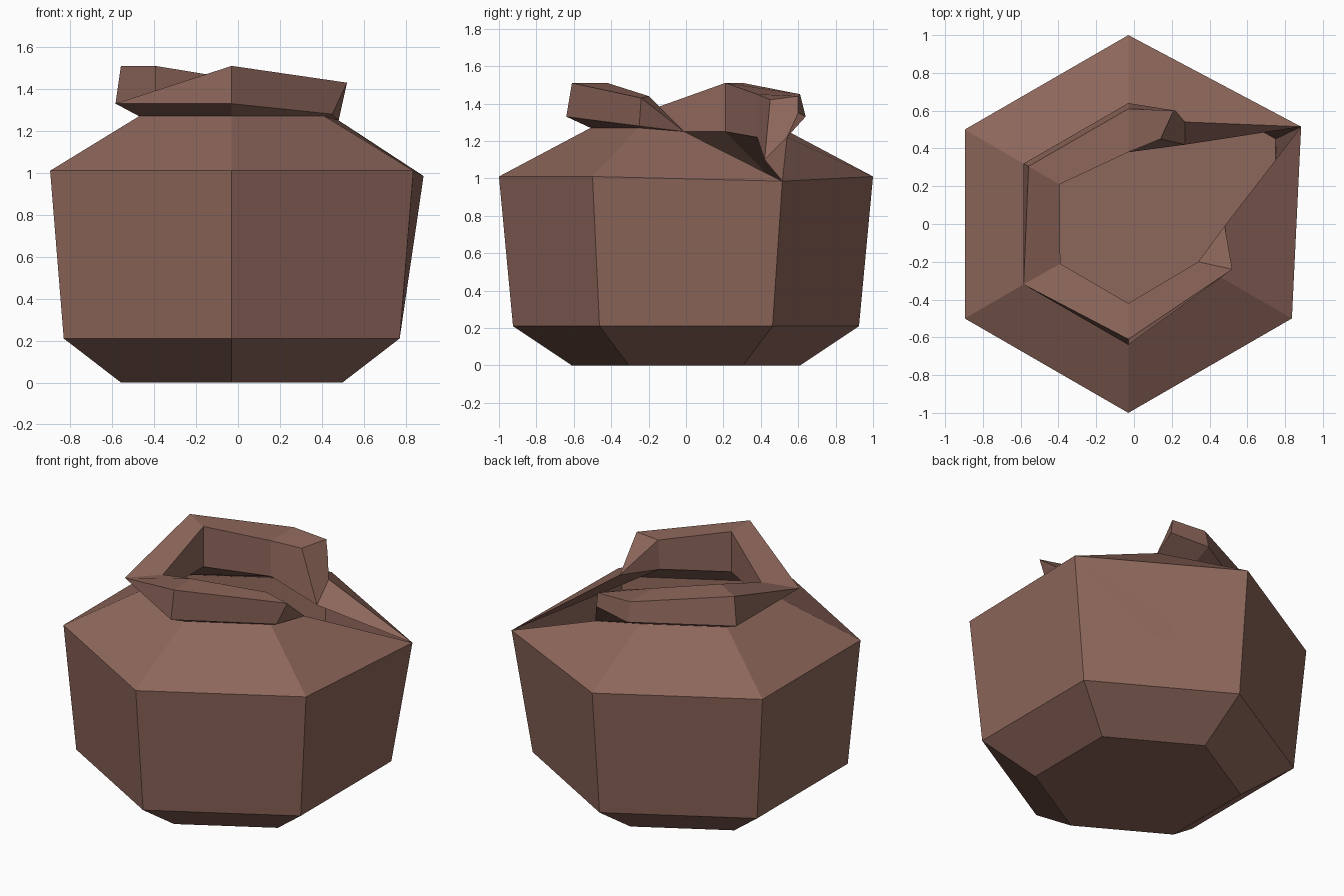
import bpy, bmesh
from math import sin, cos, radians

cube = bpy.data.objects.get("Cube")
if cube:
    bpy.data.objects.remove(cube)

clay = bpy.data.materials.new("brown_clay")
clay.use_nodes = True
color = (0.27, 0.135, 0.105, 1)
clay.diffuse_color = color
clay.node_tree.nodes["Principled BSDF"].inputs["Base Color"].default_value = color

# Wall profile: radius and height, up the outside and down the inside
BASE, BELLY, SHOULDER, NECK, LIP, RIM, MOUTH, THROAT, HOLLOW, FLOOR = range(10)
profile = [(.61, 0), (.925, .21), (1, 1.01), (.51, 1.27), (.64, 1.33),
           (.61, 1.51), (.42, 1.51), (.42, 1.25), (.95, .98), (.9, .25)]


def column(corner):
    a = radians(60 * corner - 90)
    return [(r * cos(a) - .03, r * sin(a), z) for r, z in profile]


# Six corners, counted from the front; the chipped corner is split in two
front, front_left, chip, back, back_right, front_right = map(column, range(6))
chip[SHOULDER] = chip[HOLLOW] = (.885, .515, .985)
chip_a, chip_b = list(chip), list(chip)
for level in range(NECK, HOLLOW):
    chip_a[level] = (.48, -.01, 1.25)
chip_b[NECK:HOLLOW] = [(.27, .54, 1.22), (.22, .6, 1.35), (.21, .6, 1.44),
                       (.14, .45, 1.42), (.27, .42, 1.10)]

# Worn rim corners
front_left[LIP:THROAT] = [(.45, -.25, 1.28), (.52, -.24, 1.43), (.34, -.2, 1.44)]
front_right[RIM:THROAT] = [front_right[LIP], (-.39, -.21, 1.36)]
back[RIM:HOLLOW] = [(-.03, .61, 1.45), (-.03, .38, 1.45), (-.03, .38, 1.22)]

# Skin the columns, leaving the chip open
bm = bmesh.new()
cols = [[bm.verts.new(p) for p in c] for c in
        (chip_b, back, back_right, front_right, front, front_left, chip_a)]
cols = cols[:3] + cols[3:]
for left, right in zip(cols, cols[1:]):
    for i in range(FLOOR):
        bm.faces.new((left[i], right[i], right[i + 1], left[i + 1]))
bm.faces.new([c[BASE] for c in cols[:-1]])
bm.faces.new([c[FLOOR] for c in cols[:-1]])
# Broken edge of the wall
bm.faces.new(cols[0][NECK:HOLLOW])
bm.faces.new((cols[0][SHOULDER], cols[0][NECK], cols[0][THROAT]))
bmesh.ops.remove_doubles(bm, verts=bm.verts, dist=.001)
bmesh.ops.dissolve_degenerate(bm, edges=bm.edges, dist=.001)
bmesh.ops.recalc_face_normals(bm, faces=bm.faces)

mesh = bpy.data.meshes.new("broken_pot")
bm.to_mesh(mesh)
bm.free()
mesh.materials.append(clay)
bpy.context.collection.objects.link(bpy.data.objects.new("broken_pot", mesh))
